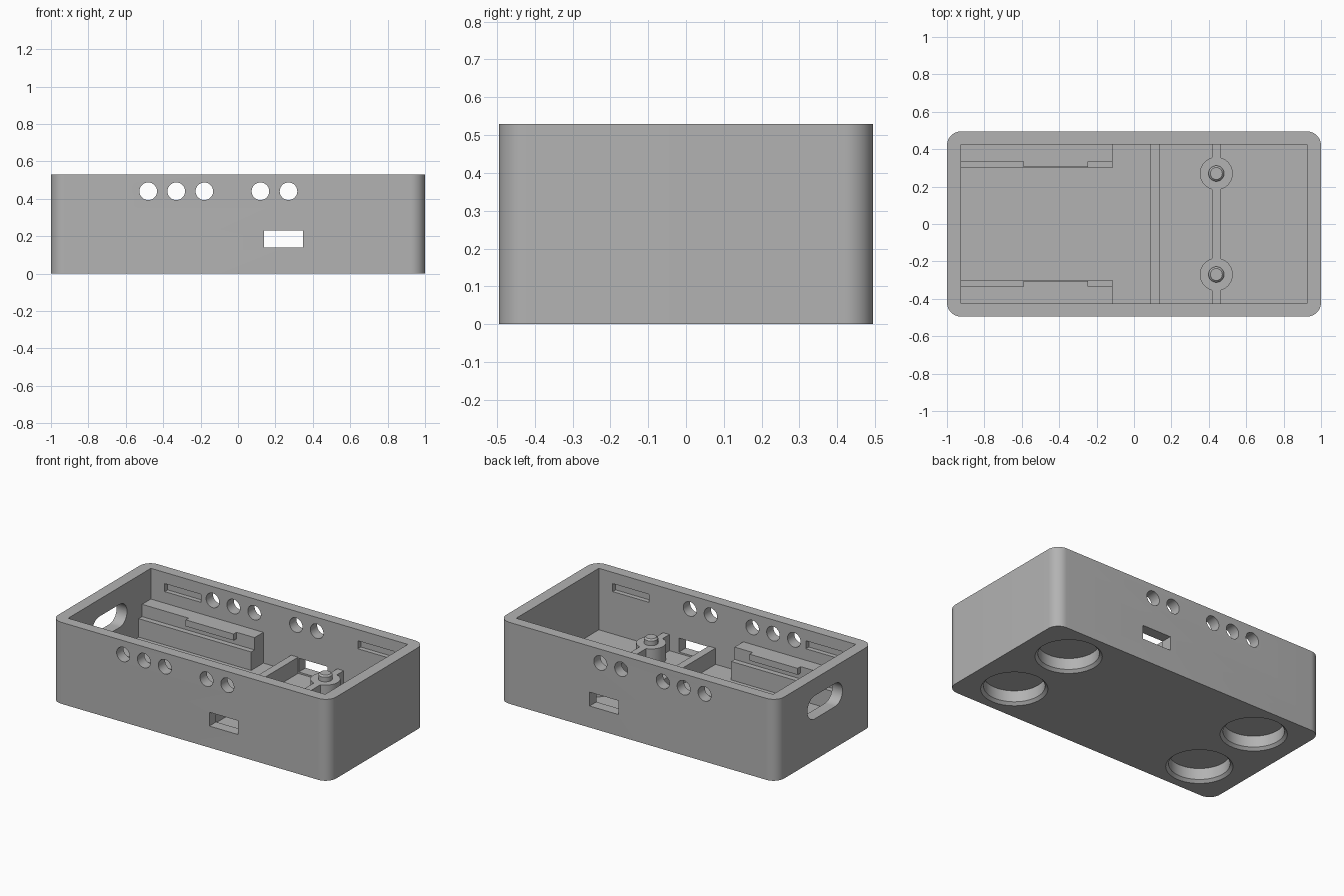
import bpy
import bmesh
import math
from mathutils import Matrix, Vector

cube = bpy.data.objects.get("Cube")
if cube:
    bpy.data.objects.remove(cube, do_unlink=True)

grey = bpy.data.materials.new("mid_grey")
grey.use_nodes = True
GREY = (0.45, 0.45, 0.45, 1)
grey.diffuse_color = GREY
grey.node_tree.nodes["Principled BSDF"].inputs["Base Color"].default_value = GREY

HEIGHT, FLOOR, RIB_TOP = 0.53, 0.13, 0.235
IN_X, IN_Y = 0.925, 0.425
SINK = 0.01


def finish(name, bm):
    bmesh.ops.recalc_face_normals(bm, faces=bm.faces)
    mesh = bpy.data.meshes.new(name)
    bm.to_mesh(mesh)
    bm.free()
    mesh.materials.append(grey)
    obj = bpy.data.objects.new(name, mesh)
    bpy.context.collection.objects.link(obj)
    return obj


def box(name, x, y, z):
    bm = bmesh.new()
    bmesh.ops.create_cube(bm, size=1)
    for v in bm.verts:
        v.co = [a + (b - a) * (c + 0.5) for (a, b), c in zip((x, y, z), v.co)]
    return finish(name, bm)


def prism(name, points, direction):
    bm = bmesh.new()
    face = bm.faces.new([bm.verts.new(p) for p in points])
    ext = bmesh.ops.extrude_face_region(bm, geom=[face])["geom"]
    bmesh.ops.translate(bm, vec=Vector(direction),
                        verts=[g for g in ext if isinstance(g, bmesh.types.BMVert)])
    return finish(name, bm)


def cone(name, x, y, z, r1, r2, sides=48):
    bm = bmesh.new()
    bmesh.ops.create_cone(bm, cap_ends=True, segments=sides, radius1=r1, radius2=r2,
                          depth=z[1] - z[0],
                          matrix=Matrix.Translation((x, y, (z[0] + z[1]) / 2)))
    return finish(name, bm)


def rounded(half_a, half_b, r, steps=12):
    """Outline of a rounded rectangle in two dimensions."""
    pts = []
    for i, (sa, sb) in enumerate(((1, 1), (-1, 1), (-1, -1), (1, -1))):
        for k in range(steps + 1):
            t = (i + k / steps) * math.pi / 2
            pts.append((sa * (half_a - r) + r * math.cos(t),
                        sb * (half_b - r) + r * math.sin(t)))
    return pts


def combine(target, tools, operation):
    for tool in tools:
        mod = target.modifiers.new("combine", 'BOOLEAN')
        mod.operation, mod.solver, mod.object = operation, 'EXACT', tool
    bpy.context.view_layer.update()
    result = bpy.data.meshes.new_from_object(
        target.evaluated_get(bpy.context.evaluated_depsgraph_get()))
    target.modifiers.clear()
    target.data = result
    for tool in tools:
        bpy.data.objects.remove(tool, do_unlink=True)


# Outer case with rounded vertical corners
case = prism("case", [(x, y, 0) for x, y in rounded(1, 0.495, 0.075)], (0, 0, HEIGHT))
cuts = [box("cavity", (-IN_X, IN_X), (-IN_Y, IN_Y), (FLOOR, 1))]

# Round holes and connector window through both long walls
for x in (-0.48, -0.33, -0.18, 0.12, 0.27):
    ring = [(x + 0.047 * math.cos(a * math.tau / 40), -1,
             0.44 + 0.047 * math.sin(a * math.tau / 40)) for a in range(40)]
    cuts.append(prism("light_hole", ring, (0, 2, 0)))
cuts.append(box("window", (0.14, 0.347), (-1, 1), (0.14, 0.23)))

# Oblong cable opening in the end wall
oblong = [(-1.2, y, 0.343 + z) for y, z in rounded(0.18, 0.075, 0.0745)]
cuts.append(prism("cable_opening", oblong, (0.5, 0, 0)))

# Lid catch recesses inside the walls, chamfered magnet pockets below
for sx in (-1, 1):
    xs = sorted((sx * 0.565, sx * 0.825))
    cuts.append(box("catch", xs, (-0.455, 0.455), (0.405, 0.457)))
    for sy in (-1, 1):
        cuts.append(cone("pocket", sx * 0.70, sy * 0.245, (-0.05, 0.09), 0.178, 0.178, 64))
        cuts.append(cone("pocket_rim", sx * 0.70, sy * 0.245, (-0.017, 0.017),
                         0.212, 0.178, 64))
combine(case, cuts, 'DIFFERENCE')

# Cross ribs; the second carries two mounting posts with pins
divider = box("divider_rib", (0.085, 0.135), (-IN_Y - SINK, IN_Y + SINK),
              (FLOOR - SINK, RIB_TOP))
post_rib = box("post_rib", (0.417, 0.463), (-IN_Y - SINK, IN_Y + SINK),
               (FLOOR - SINK, RIB_TOP))
posts = []
for y in (-0.27, 0.27):
    posts.append(cone("post", 0.44, y, (FLOOR - SINK, RIB_TOP), 0.088, 0.088))
    posts.append(cone("pin", 0.44, y, (RIB_TOP - SINK, 0.265), 0.042, 0.042))
    posts.append(cone("pin_tip", 0.44, y, (0.265, 0.275), 0.042, 0.032))
combine(post_rib, posts, 'UNION')
parts = [case, divider, post_rib]

# Stepped board rails with a snap tab, mirrored on both sides
for side, s in (("left", -1), ("right", 1)):
    step = [(0.30, FLOOR - SINK), (0.30, 0.25), (0.335, 0.25), (0.335, 0.33),
            (IN_Y + SINK, 0.33), (IN_Y + SINK, FLOOR - SINK)]
    parts.append(prism("board_rail_" + side,
                       [(-IN_X - SINK, s * y, z) for y, z in step],
                       (IN_X + SINK - 0.115, 0, 0)))
    parts.append(box("snap_tab_" + side, (-0.59, -0.245),
                     sorted((s * 0.305, s * 0.335)), (0.288, 0.33)))

# Smooth curved walls, keep hard edges
bpy.ops.object.select_all(action='DESELECT')
for part in parts:
    part.select_set(True)
bpy.context.view_layer.objects.active = case
bpy.ops.object.shade_smooth_by_angle(angle=math.radians(30))
